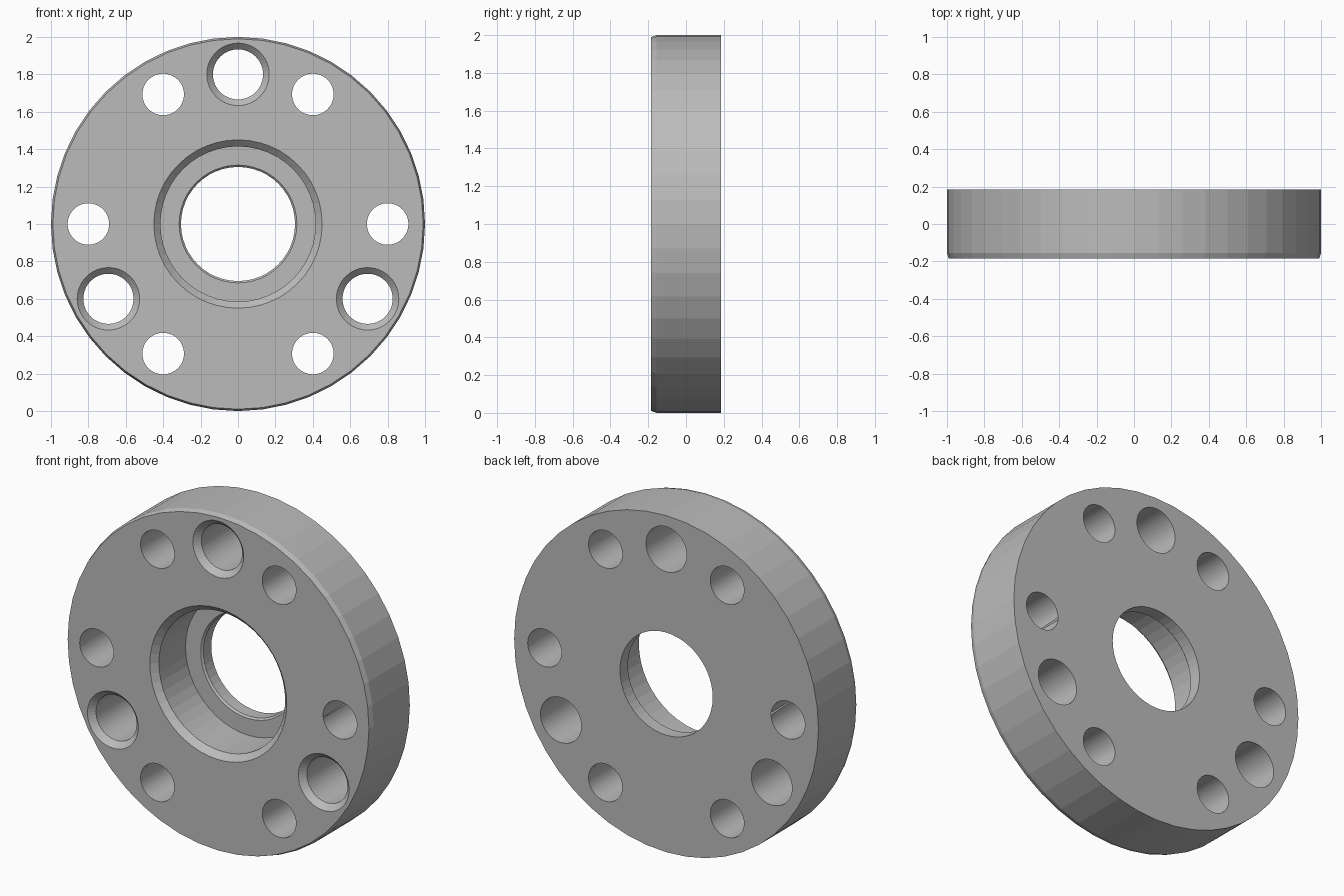
import bpy
import bmesh
from math import cos, sin, radians, tau

cube = bpy.data.objects.get("Cube")
if cube:
    bpy.data.objects.remove(cube, do_unlink=True)

HALF = 0.185         # half of the thickness
PITCH = 0.8          # radius of the hole circle
BEVEL = 0.033

metal = bpy.data.materials.new("plain grey metal")
metal.use_nodes = True
grey = (0.5, 0.5, 0.5, 1)
metal.diffuse_color = grey
metal.node_tree.nodes["Principled BSDF"].inputs["Base Color"].default_value = grey


def revolve(name, profile, sides, centre, hollow):
    """Turn (radius, y) points around the y axis; solid bodies get end caps."""
    bm = bmesh.new()
    rings = []
    for r, y in profile:
        rings.append([bm.verts.new((r * cos(tau * i / sides), y, r * sin(tau * i / sides)))
                      for i in range(sides)])
    pairs = list(zip(rings, rings[1:]))
    if hollow:
        pairs.append((rings[-1], rings[0]))
    else:
        bm.faces.new(rings[0])
        bm.faces.new(rings[-1])
    for a, b in pairs:
        for i in range(sides):
            j = (i + 1) % sides
            bm.faces.new((a[i], a[j], b[j], b[i]))
    bmesh.ops.recalc_face_normals(bm, faces=bm.faces)
    mesh = bpy.data.meshes.new(name)
    bm.to_mesh(mesh)
    bm.free()
    mesh.materials.append(metal)
    obj = bpy.data.objects.new(name, mesh)
    obj.location = centre
    bpy.context.scene.collection.objects.link(obj)
    return obj


# Disc with bevelled rim, stepped bore and thin rear lip
disc = revolve("flange_disc", [
    (0.99, -HALF), (1.0, -HALF + 0.03), (1.0, HALF),
    (0.305, HALF), (0.305, 0.11), (0.315, 0.1),
    (0.415, 0.1), (0.415, -HALF + 0.035), (0.45, -HALF),
], 48, (0, 0, 1), True)


def drill(name, angle, profile):
    a = radians(angle)
    cutter = revolve(name, profile, 48, (PITCH * cos(a), 0, 1 + PITCH * sin(a)), False)
    cutter.hide_render = True
    cutters.append(cutter)
    mod = disc.modifiers.new(name, "BOOLEAN")
    mod.operation = "DIFFERENCE"
    mod.solver = "EXACT"
    mod.object = cutter


cutters = []

# Six plain holes
for angle in range(0, 360, 60):
    drill("plain_hole_cutter", angle, [(0.111, -0.25), (0.111, 0.25)])

# Three larger holes, bevelled at the front
for angle in (90, 210, 330):
    drill("bevelled_hole_cutter", angle, [
        (0.134 + 2 * BEVEL, -HALF - BEVEL), (0.134, -HALF + BEVEL), (0.134, 0.25)])

# Bake the holes into the disc and discard the cutters
bpy.context.view_layer.update()
graph = bpy.context.evaluated_depsgraph_get()
drilled = bpy.data.meshes.new_from_object(disc.evaluated_get(graph))
disc.modifiers.clear()
disc.data = drilled
for cutter in cutters:
    bpy.data.objects.remove(cutter, do_unlink=True)
